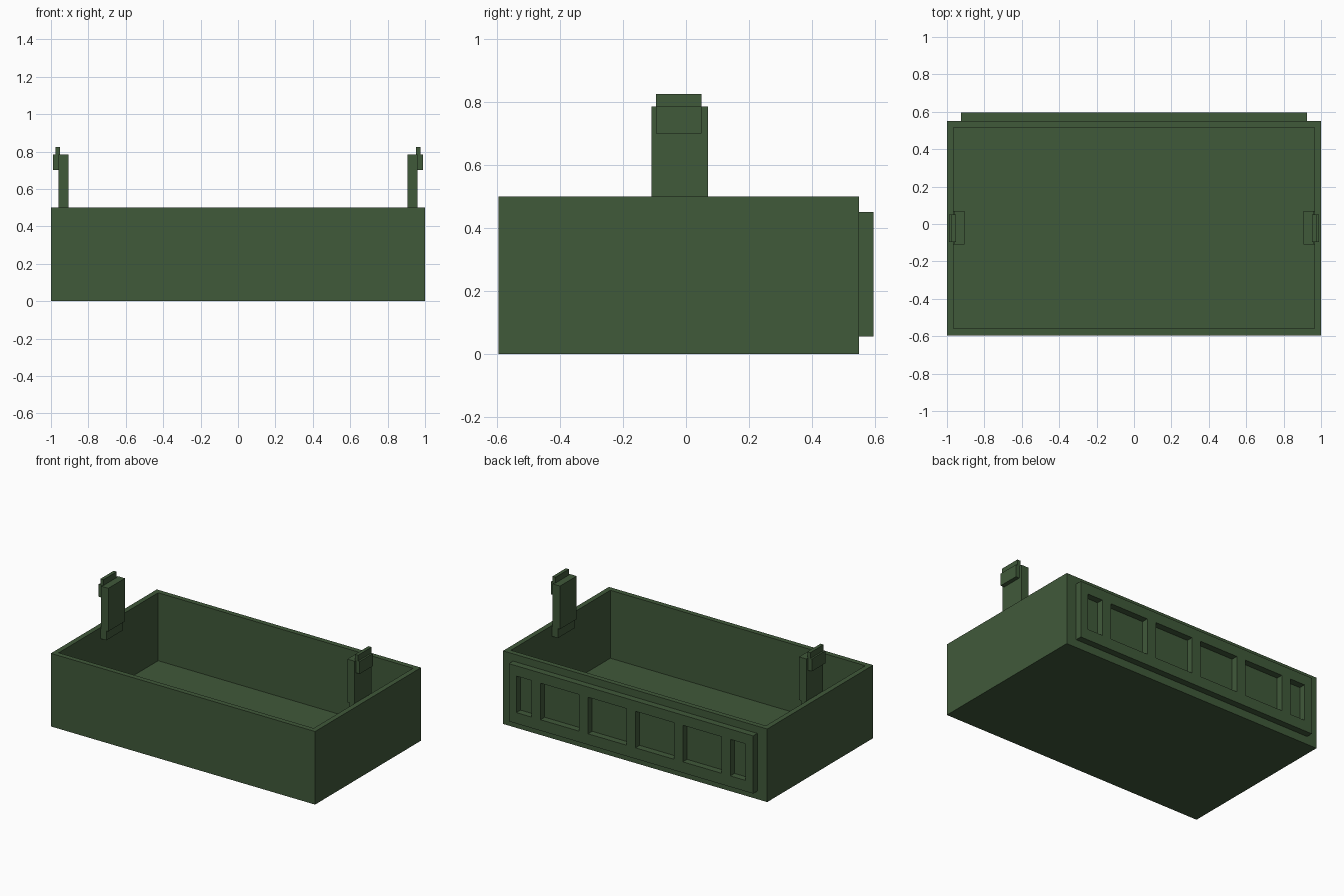
import bpy
import bmesh
from mathutils import Vector

if "Cube" in bpy.data.objects:
    bpy.data.objects.remove(bpy.data.objects["Cube"])

green = bpy.data.materials.new("dark_green")
green.diffuse_color = (0.051, 0.100, 0.042, 1.0)
green.use_nodes = True
green.node_tree.nodes["Principled BSDF"].inputs["Base Color"].default_value = green.diffuse_color


def make_object(name, bm):
    bmesh.ops.recalc_face_normals(bm, faces=bm.faces)
    mesh = bpy.data.meshes.new(name)
    bm.to_mesh(mesh)
    bm.free()
    mesh.materials.append(green)
    obj = bpy.data.objects.new(name, mesh)
    bpy.context.collection.objects.link(obj)
    return obj


def add_box(bm, lo, hi):
    lo, hi = Vector(lo), Vector(hi)
    verts = bmesh.ops.create_cube(bm, size=1)["verts"]
    for v in verts:
        v.co = Vector((a + (b - a) * (c + 0.5) for a, b, c in zip(lo, hi, v.co)))


# Open tray: a box whose top is inset to a rim and pushed down to the floor
bm = bmesh.new()
add_box(bm, (-1, -0.595, 0), (1, 0.55, 0.5))
bm.normal_update()
top = max(bm.faces, key=lambda f: f.calc_center_median().z)
bmesh.ops.inset_region(bm, faces=[top], thickness=0.035, use_even_offset=True)
cavity = bmesh.ops.extrude_face_region(bm, geom=[top])["geom"]
bmesh.ops.translate(bm, vec=(0, 0, -0.465),
                    verts=[g for g in cavity if isinstance(g, bmesh.types.BMVert)])
if top.is_valid:
    bmesh.ops.delete(bm, geom=[top], context="FACES_ONLY")
make_object("tray", bm)

# Raised back frame: a grid with a row of window cells left out, then thickened
half = [0.034, 0.325, 0.393, 0.685, 0.753, 0.867, 0.925]
xs = [-x for x in reversed(half)] + half
zs = [0.055, 0.13, 0.38, 0.45]
bm = bmesh.new()
grid = [[bm.verts.new((x, 0.55, z)) for z in zs] for x in xs]
for i in range(len(xs) - 1):
    for j in range(len(zs) - 1):
        if j == 1 and i % 2 == 1:
            continue  # window opening
        bm.faces.new((grid[i][j], grid[i + 1][j], grid[i + 1][j + 1], grid[i][j + 1]))
back = list(bm.faces)
front = bmesh.ops.extrude_face_region(bm, geom=back)["geom"]
bmesh.ops.translate(bm, vec=(0, 0.045, 0),
                    verts=[g for g in front if isinstance(g, bmesh.types.BMVert)])
back = [f for f in bm.faces if all(abs(v.co.y - 0.55) < 1e-5 for v in f.verts)]
bmesh.ops.delete(bm, geom=back, context="FACES_ONLY")
make_object("back_window_frame", bm)

# Upright clip on each end wall: post, foot on the inner wall, hook and tip
for side, sign in (("left", -1), ("right", 1)):
    parts = {
        "post": ((0.905, -0.11, 0.49), (0.96, 0.07, 0.785)),
        "foot": ((0.92, -0.11, 0.425), (0.965, 0.07, 0.49)),
        "hook": ((0.96, -0.095, 0.70), (0.988, 0.05, 0.785)),
        "tip": ((0.953, -0.095, 0.775), (0.976, 0.05, 0.825)),
    }
    for part, (lo, hi) in parts.items():
        bm = bmesh.new()
        add_box(bm, (sign * lo[0], lo[1], lo[2]), (sign * hi[0], hi[1], hi[2]))
        make_object(f"{side}_clip_{part}", bm)
